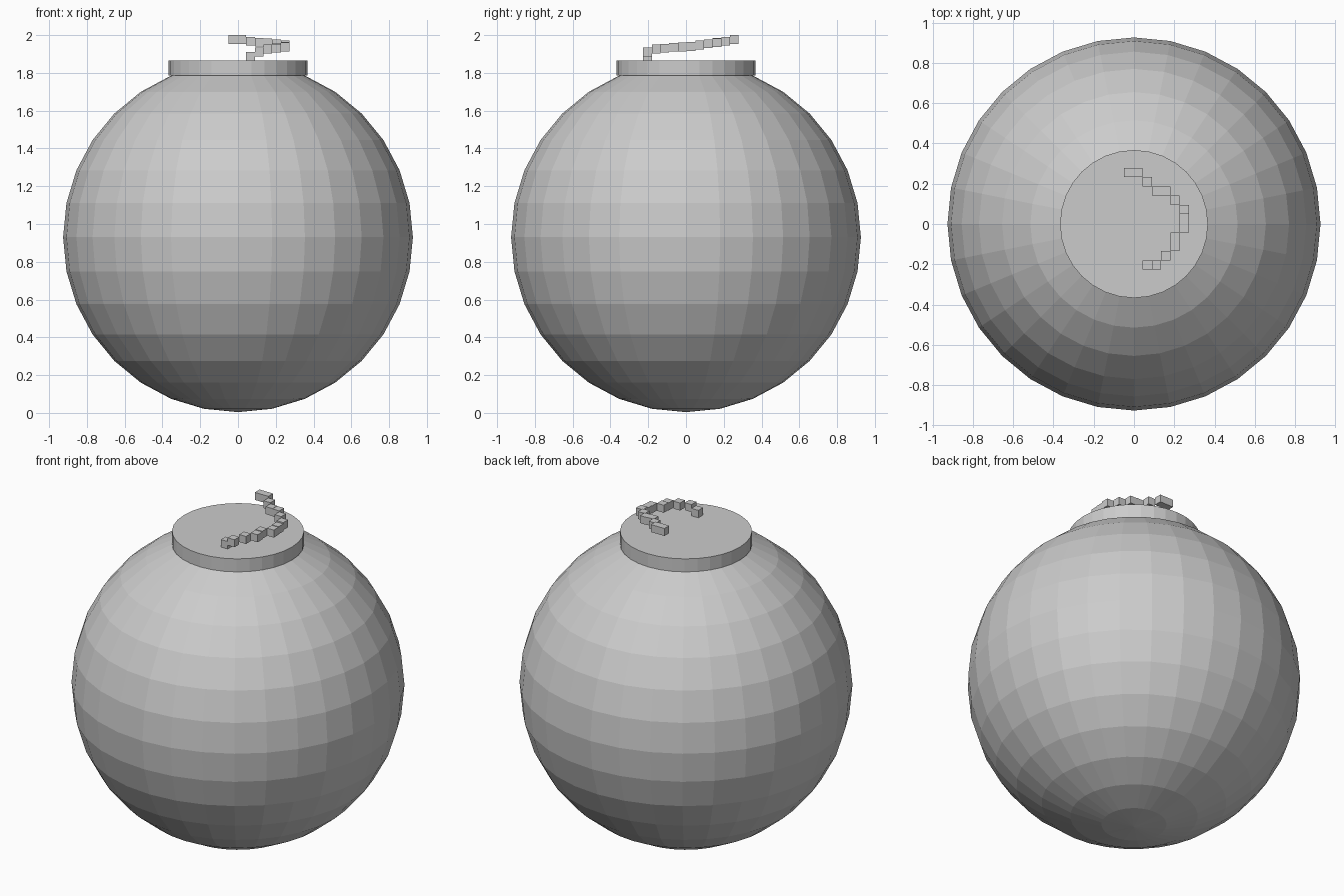
import bpy
import bmesh
from mathutils import Vector

if "Cube" in bpy.data.objects:
    bpy.data.objects.remove(bpy.data.objects["Cube"])

# Round body: flat-shaded 32 x 16 sphere
bpy.ops.mesh.primitive_uv_sphere_add(segments=32, ring_count=16, radius=0.926,
                                     location=(0, 0, 0.93))
bpy.context.object.name = "body"

# Flat cap on top
bpy.ops.mesh.primitive_cylinder_add(vertices=32, radius=0.367, depth=0.08,
                                    location=(0, 0, 1.825))
bpy.context.object.name = "cap"

# Fuse: chain of small blocks curling upward
# (column, row, columns wide, rows deep, bottom height)
U = 0.046
X0, Y0 = -0.049, -0.227
BLOCKS = [
    (2, 0, 1, 1, 1.865), (3, 0, 1, 1, 1.888), (4, 1, 1, 1, 1.903),
    (5, 2, 1, 1, 1.908), (5, 3, 1, 1, 1.912), (6, 4, 1, 1, 1.914),
    (6, 5, 1, 1, 1.917), (6, 6, 1, 1, 1.925), (5, 7, 1, 1, 1.932),
    (4, 8, 1, 1, 1.937), (3, 8, 1, 1, 1.939), (2, 9, 1, 1, 1.945),
    (0, 10, 2, 1, 1.954),
]
bm = bmesh.new()
for col, row, wide, deep, z in BLOCKS:
    size = Vector((wide * U, deep * U, U))
    corner = Vector((X0 + col * U, Y0 + row * U, z))
    verts = bmesh.ops.create_cube(bm, size=1)["verts"]
    bmesh.ops.scale(bm, vec=size, verts=verts)
    bmesh.ops.translate(bm, vec=corner + size / 2, verts=verts)
mesh = bpy.data.meshes.new("fuse")
bm.to_mesh(mesh)
bm.free()
bpy.context.collection.objects.link(bpy.data.objects.new("fuse", mesh))
